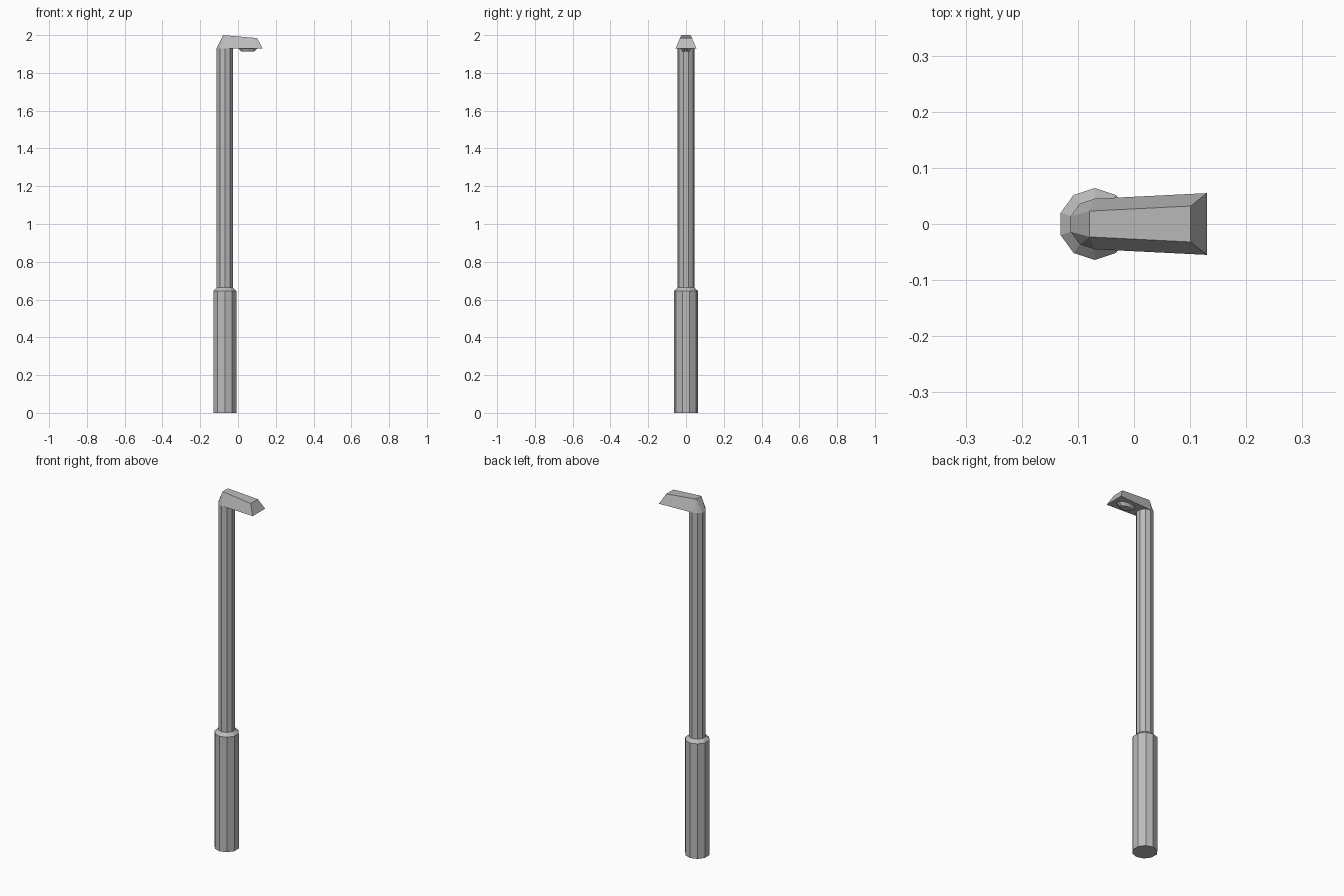
import bpy, bmesh
from math import sin, cos, pi

cube = bpy.data.objects.get("Cube")
if cube:
    bpy.data.objects.remove(cube)

metal = bpy.data.materials.new("grey metal")
metal.use_nodes = True
GREY = (0.5, 0.5, 0.5, 1)
metal.diffuse_color = GREY
metal.node_tree.nodes["Principled BSDF"].inputs["Base Color"].default_value = GREY

POLE_X, SIDES, POLE_R, ARM_Z = -0.07, 10, 0.045, 1.93


def ring(cx, z, rx, ry, n=SIDES):
    """Corners of a regular ring with one corner pointing to +y."""
    return [(cx + rx * cos(pi / 2 + 2 * pi * i / n),
             ry * sin(pi / 2 + 2 * pi * i / n), z) for i in range(n)]


def make(name, build):
    bm = bmesh.new()
    build(bm)
    bmesh.ops.recalc_face_normals(bm, faces=bm.faces)
    mesh = bpy.data.meshes.new(name)
    bm.to_mesh(mesh)
    bm.free()
    mesh.materials.append(metal)
    obj = bpy.data.objects.new(name, mesh)
    bpy.context.collection.objects.link(obj)
    return obj


def loft(rings):
    """Skin a stack of rings and close both ends."""
    def build(bm):
        loops = [[bm.verts.new(p) for p in r] for r in rings]
        for a, b in zip(loops, loops[1:]):
            for i in range(len(a)):
                j = (i + 1) % len(a)
                bm.faces.new((a[i], a[j], b[j], b[i]))
        bm.faces.new(loops[0])
        bm.faces.new(loops[-1])
    return build


def head(bm):
    # Underside: rounded around the pole, widening towards the tip
    back = ring(POLE_X, ARM_Z, POLE_R, POLE_R)[:6]
    low = [bm.verts.new(p) for p in back]
    low += [bm.verts.new((0.13, y, ARM_Z)) for y in (-0.055, 0.055)]
    # Narrow sloping top
    bl, br, fr, fl = [bm.verts.new(p) for p in (
        (-0.079, 0.023, 2.0), (-0.079, -0.023, 2.0),
        (0.101, -0.032, 1.984), (0.101, 0.032, 1.984))]
    bm.faces.new(low)
    bm.faces.new((bl, br, fr, fl))
    bm.faces.new((low[2], low[3], br, bl))
    bm.faces.new((low[6], low[7], fl, fr))
    bm.faces.new((low[7], low[0], bl, fl))
    bm.faces.new((low[5], low[6], fr, br))
    for i, top in ((0, bl), (1, bl), (3, br), (4, br)):
        bm.faces.new((low[i], low[i + 1], top))


# Thick base with a chamfered shoulder
make("base", loft([ring(POLE_X, z, r, r) for z, r in
                   ((0, 0.064), (0.645, 0.064), (0.663, POLE_R))]))
# Slender pole
make("pole", loft([ring(POLE_X, z, POLE_R, POLE_R) for z in (0.65, ARM_Z)]))
# Lamp head and its oval lens
make("lamp_head", head)
make("lens", loft([ring(0.052, ARM_Z, 0.054, 0.029),
                   ring(0.052, 1.913, 0.037, 0.02)]))
